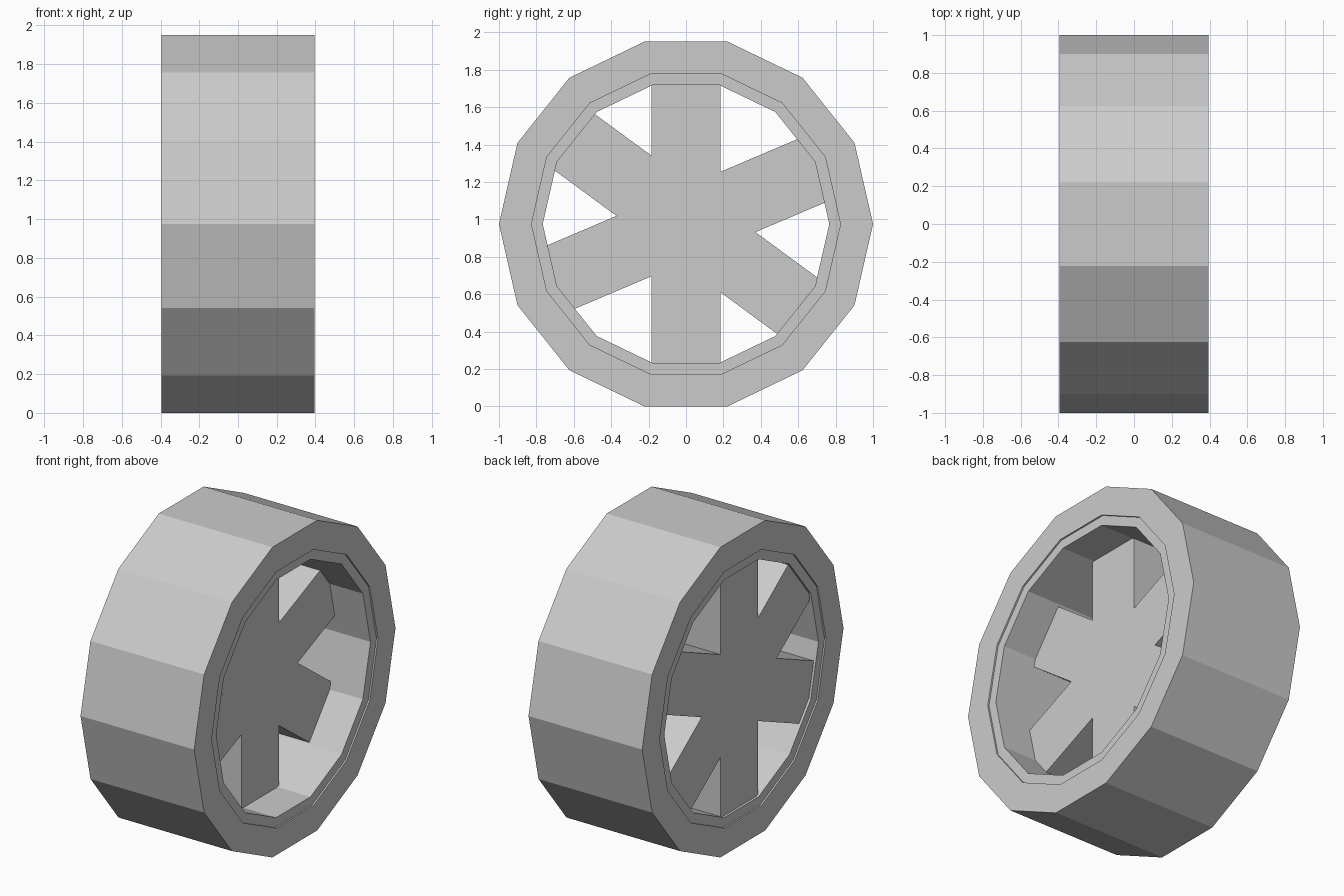
import bpy, bmesh, math

cube = bpy.data.objects.get("Cube")
if cube:
    bpy.data.objects.remove(cube, do_unlink=True)

SIDES = 14
CENTRE_Z = math.cos(math.pi / SIDES)

grey = bpy.data.materials.new("plain grey")
colour = (0.6, 0.6, 0.6, 1)
grey.diffuse_color = colour
grey.use_nodes = True
grey.node_tree.nodes["Principled BSDF"].inputs["Base Color"].default_value = colour


def finish(name, bm):
    bmesh.ops.recalc_face_normals(bm, faces=bm.faces)
    mesh = bpy.data.meshes.new(name)
    bm.to_mesh(mesh)
    bm.free()
    mesh.materials.append(grey)
    obj = bpy.data.objects.new(name, mesh)
    obj.location.z = CENTRE_Z
    bpy.context.collection.objects.link(obj)
    return obj


def ring(name, outer, inner, half_width):
    """Flat-sided ring around the x axis with a rectangular section."""
    bm = bmesh.new()
    section = [(outer, -half_width), (outer, half_width),
               (inner, half_width), (inner, -half_width)]
    loops = []
    for i in range(SIDES):
        a = 2 * math.pi * i / SIDES
        loops.append([bm.verts.new((x, r * math.cos(a), r * math.sin(a)))
                      for r, x in section])
    for i in range(SIDES):
        p, q = loops[i], loops[(i + 1) % SIDES]
        for k in range(4):
            n = (k + 1) % 4
            bm.faces.new((p[k], p[n], q[n], q[k]))
    return finish(name, bm)


def spoke_star(name, degrees, half, reach, back, front):
    """One thick star of straight bars meeting in the middle."""
    angles = [math.radians(d) for d in degrees]
    angles += [a + math.pi for a in angles]
    outline = []
    for i, a in enumerate(angles):
        c, s = math.cos(a), math.sin(a)
        for side in (-half, half):
            outline.append((reach * c - side * s, reach * s + side * c))
        # notch between this bar and the next
        following = angles[(i + 1) % len(angles)]
        gap = (following - a) % (2 * math.pi)
        d = half / math.sin(gap / 2)
        outline.append((d * math.cos(a + gap / 2), d * math.sin(a + gap / 2)))
    bm = bmesh.new()
    face = bm.faces.new([bm.verts.new((back, y, z)) for y, z in outline])
    out = bmesh.ops.extrude_face_region(bm, geom=[face], use_keep_orig=True)
    moved = [v for v in out["geom"] if isinstance(v, bmesh.types.BMVert)]
    bmesh.ops.translate(bm, verts=moved, vec=(front - back, 0, 0))
    return finish(name, bm)


# Tyre, slightly recessed rim, and spokes set close to the right-hand side
ring("tyre", 1.0, 0.826, 0.395)
ring("rim", 0.828, 0.766, 0.385)
spoke_star("spokes", (23, 90, 143.7), 0.185, 0.77, -0.37, 0.155)
